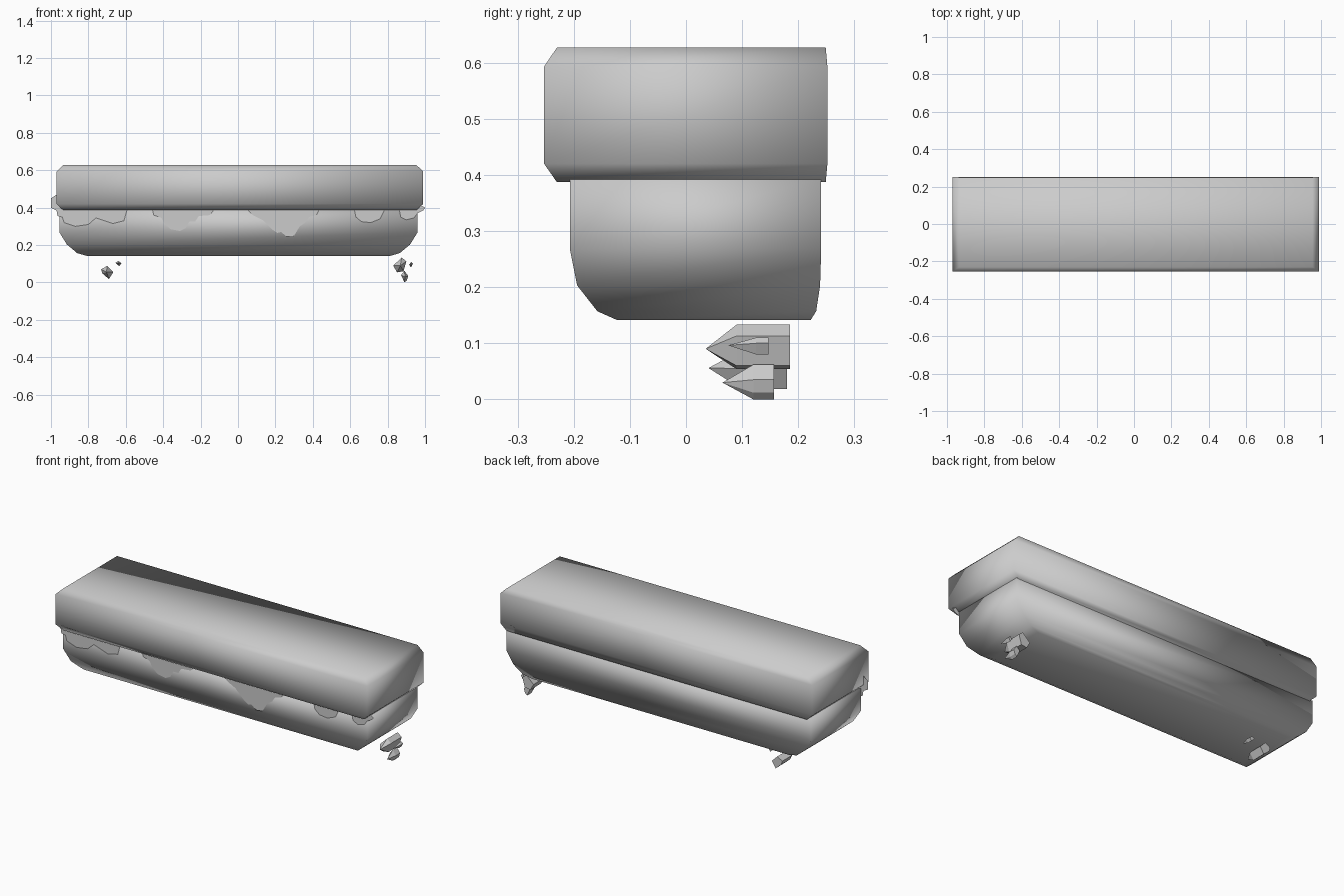
import bpy, bmesh

def finish(bm, name, smooth=False):
    bmesh.ops.recalc_face_normals(bm, faces=bm.faces)
    for f in bm.faces:
        f.smooth = smooth
    me = bpy.data.meshes.new(name)
    bm.to_mesh(me)
    bm.free()
    ob = bpy.data.objects.new(name, me)
    bpy.context.collection.objects.link(ob)
    return ob

def skin(bm, rings):
    """Bridge equal-sized vertex rings with quads."""
    for a, b in zip(rings, rings[1:]):
        n = len(a)
        for i in range(n):
            j = (i + 1) % n
            bm.faces.new((a[i], a[j], b[j], b[i]))

def stacked_block(name, levels):
    """Smooth block from rectangles (x0, x1, y0, y1, z) stacked upwards."""
    bm = bmesh.new()
    rings = [[bm.verts.new(p) for p in
              ((x0, y0, z), (x1, y0, z), (x1, y1, z), (x0, y1, z))]
             for x0, x1, y0, y1, z in levels]
    skin(bm, rings)
    bm.faces.new(rings[0])
    bm.faces.new(rings[-1])
    return finish(bm, name, True)

# Top slab, chamfered at the front and both ends
stacked_block("top_slab", [
    (-0.935, 0.955, -0.23, 0.249, 0.387),
    (-0.97, 0.99, -0.253, 0.252, 0.42),
    (-0.97, 0.99, -0.253, 0.252, 0.593),
    (-0.935, 0.955, -0.23, 0.249, 0.627)])

# Earth body, rounded under
stacked_block("earth_body", [
    (-0.805, 0.81, -0.122, 0.222, 0.141),
    (-0.86, 0.865, -0.158, 0.232, 0.157),
    (-0.915, 0.92, -0.194, 0.239, 0.203),
    (-0.955, 0.96, -0.207, 0.241, 0.268),
    (-0.955, 0.96, -0.207, 0.241, 0.395)])

# Flat overhanging drips on the front of the body (x, z outlines)
drips = [
    [(-0.97, 0.47), (-1.0, 0.45), (-1.0, 0.40), (-0.97, 0.385), (-0.965, 0.355),
     (-0.94, 0.35), (-0.93, 0.32), (-0.87, 0.30), (-0.80, 0.31), (-0.76, 0.345),
     (-0.67, 0.315), (-0.61, 0.33), (-0.59, 0.40)],
    [(-0.46, 0.40), (-0.45, 0.36), (-0.41, 0.345), (-0.39, 0.31), (-0.36, 0.285),
     (-0.31, 0.275), (-0.28, 0.29), (-0.26, 0.325), (-0.23, 0.325),
     (-0.21, 0.355), (-0.15, 0.36), (-0.12, 0.40)],
    [(0.04, 0.40), (0.08, 0.36), (0.13, 0.335), (0.18, 0.285), (0.21, 0.265),
     (0.23, 0.27), (0.26, 0.245), (0.30, 0.25), (0.33, 0.30), (0.36, 0.32),
     (0.38, 0.35), (0.42, 0.36), (0.44, 0.40)],
    [(0.62, 0.40), (0.63, 0.35), (0.66, 0.325), (0.71, 0.32), (0.76, 0.34),
     (0.79, 0.40)],
    [(0.86, 0.40), (0.87, 0.35), (0.90, 0.335), (0.94, 0.345), (0.96, 0.37),
     (0.99, 0.385), (1.0, 0.40), (0.97, 0.415)]]
for k, outline in enumerate(drips):
    bm = bmesh.new()
    bm.faces.new([bm.verts.new((x, -0.209, z)) for x, z in outline])
    finish(bm, f"front_drip_{k + 1}")

# Floating stones: prisms along y with a pointed front
def stone(name, tip, shoulder, back, outline):
    bm = bmesh.new()
    cx = sum(p[0] for p in outline) / len(outline)
    cz = sum(p[1] for p in outline) / len(outline)
    rings = [[bm.verts.new((x, y, z)) for x, z in outline]
             for y in (shoulder, back)]
    skin(bm, rings)
    bm.faces.new(rings[1])
    apex = bm.verts.new((cx, tip, cz))
    for a, b in zip(rings[0], rings[0][1:] + rings[0][:1]):
        bm.faces.new((a, b, apex))
    finish(bm, name)

stone("stone_large_right", 0.035, 0.09, 0.185,
      [(0.83, 0.09), (0.875, 0.133), (0.90, 0.113), (0.885, 0.06), (0.85, 0.054)])
stone("stone_low_right", 0.065, 0.12, 0.157,
      [(0.872, 0.04), (0.89, 0.062), (0.91, 0.035), (0.903, 0.012), (0.89, 0.0)])
stone("stone_small_right", 0.075, 0.125, 0.147,
      [(0.915, 0.095), (0.925, 0.11), (0.935, 0.1), (0.925, 0.08)])
stone("stone_large_left", 0.04, 0.1, 0.18,
      [(-0.732, 0.07), (-0.70, 0.088), (-0.667, 0.055), (-0.69, 0.018), (-0.725, 0.048)])
stone("stone_small_left", 0.08, 0.125, 0.15,
      [(-0.655, 0.105), (-0.64, 0.115), (-0.623, 0.103), (-0.635, 0.087)])
